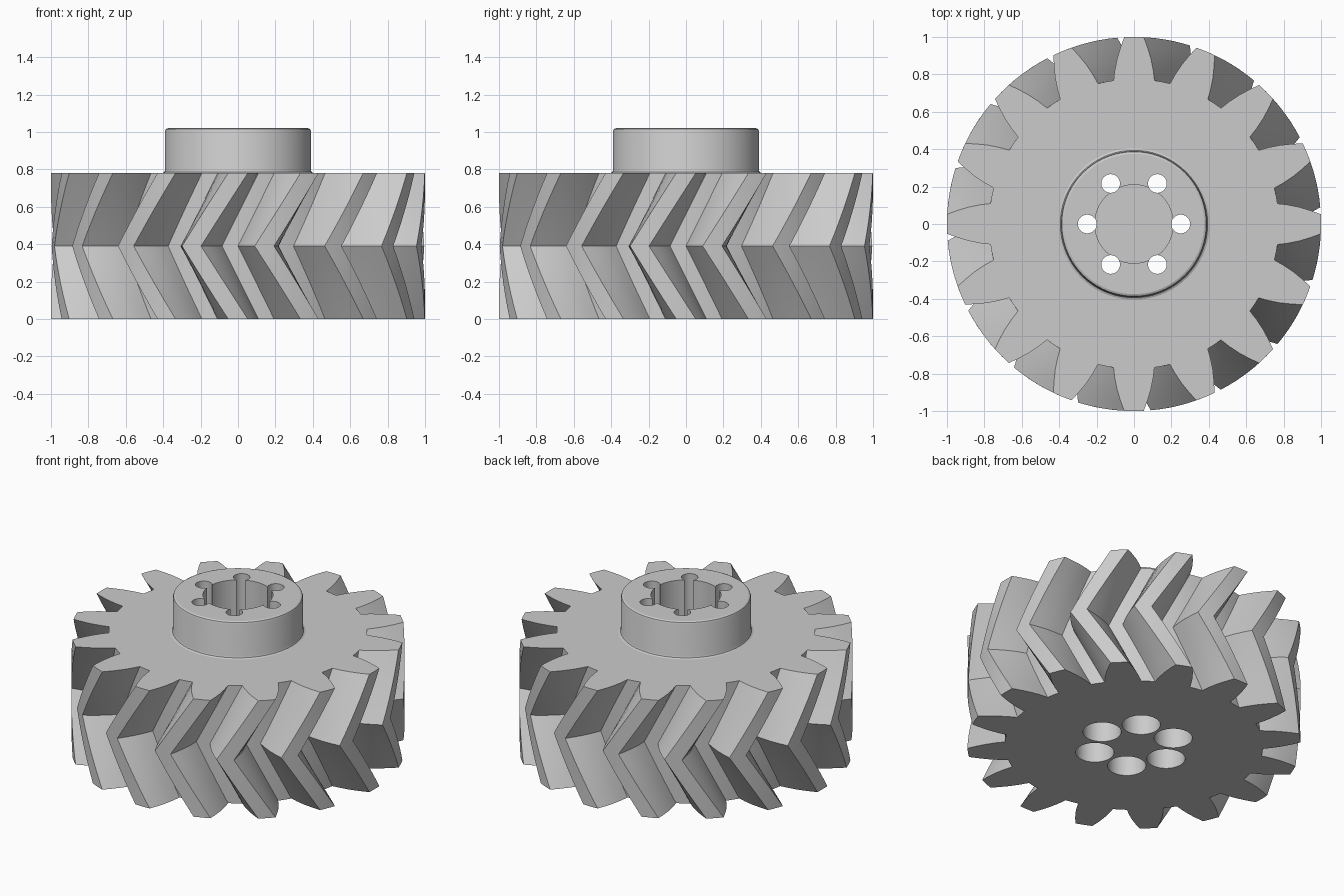
import bpy
import bmesh
from math import cos, sin, pi, radians
from mathutils import Matrix, Vector

TEETH = 16
HEIGHT = 0.78
TWIST = radians(14.4)
SLICES = 6          # per half of the herringbone
ROOT = 0.775
BORE_FLOOR = 0.55
BOLT_RING = 0.25

cube = bpy.data.objects.get("Cube")
if cube:
    bpy.data.objects.remove(cube, do_unlink=True)

grey = bpy.data.materials.new("plain_grey")
grey.use_nodes = True
colour = (0.6, 0.6, 0.6, 1)
grey.diffuse_color = colour
grey.node_tree.nodes["Principled BSDF"].inputs["Base Color"].default_value = colour


def make_object(name, bm):
    bmesh.ops.recalc_face_normals(bm, faces=bm.faces)
    mesh = bpy.data.meshes.new(name)
    bm.to_mesh(mesh)
    bm.free()
    mesh.materials.append(grey)
    obj = bpy.data.objects.new(name, mesh)
    bpy.context.collection.objects.link(obj)
    return obj


def bridge(bm, low, high):
    for i in range(len(low)):
        j = (i + 1) % len(low)
        bm.faces.new((low[i], low[j], high[j], high[i]))


# Flat gear outline: flank as (radius, half angle in degrees)
flank = [(ROOT, 8.1), (0.83, 7.1), (0.89, 5.8), (0.95, 4.3), (1.0, 3.0)]
tooth = [(r, -a) for r, a in flank] + [(1.0, 0)] + [(r, a) for r, a in reversed(flank)]
tooth.append((ROOT, 180 / TEETH))
outline = [(r, radians(a) + k * 2 * pi / TEETH) for k in range(TEETH) for r, a in tooth]

# Herringbone body: outline twisted one way to mid height, then back
bm = bmesh.new()
rings = []
for s in range(2 * SLICES + 1):
    turn = -TWIST * (1 - abs(s - SLICES) / SLICES)
    z = HEIGHT * s / (2 * SLICES)
    rings.append([bm.verts.new((r * cos(a + turn), r * sin(a + turn), z)) for r, a in outline])
for low, high in zip(rings, rings[1:]):
    bridge(bm, low, high)
bm.faces.new(rings[0])
bm.faces.new(rings[-1])
gear = make_object("herringbone_gear", bm)

# Raised hub with a rounded rim and a small fillet at its foot
profile = [(0.405, 0.70), (0.405, HEIGHT), (0.394, 0.785), (0.39, 0.796),
           (0.39, 1.004), (0.386, 1.015), (0.375, 1.02)]
bm = bmesh.new()
SIDES = 72
rings = [[bm.verts.new((r * cos(2 * pi * i / SIDES), r * sin(2 * pi * i / SIDES), z))
          for i in range(SIDES)] for r, z in profile]
for low, high in zip(rings, rings[1:]):
    bridge(bm, low, high)
bm.faces.new(rings[0])
bm.faces.new(rings[-1])
hub = make_object("hub", bm)


def drill(name, radius, bottom, top, centres, sides):
    bm = bmesh.new()
    for x, y in centres:
        bmesh.ops.create_cone(bm, cap_ends=True, segments=sides, radius1=radius, radius2=radius,
                              depth=top - bottom,
                              matrix=Matrix.Translation(Vector((x, y, (top + bottom) / 2))))
    return make_object(name, bm)


# Blind centre bore, six bolt holes and their counterbores underneath
ring = [(BOLT_RING * cos(k * pi / 3), BOLT_RING * sin(k * pi / 3)) for k in range(6)]
tools = [
    (hub, 'UNION'),
    (drill("bore_cutter", 0.21, BORE_FLOOR, 1.2, [(0, 0)], 64), 'DIFFERENCE'),
    (drill("bolt_hole_cutter", 0.05, -0.2, 1.3, ring, 32), 'DIFFERENCE'),
    (drill("counterbore_cutter", 0.115, -0.1, 0.39, ring, 40), 'DIFFERENCE'),
]

bpy.ops.object.select_all(action='DESELECT')
gear.select_set(True)
bpy.context.view_layer.objects.active = gear
for tool, operation in tools:
    mod = gear.modifiers.new(tool.name, 'BOOLEAN')
    mod.object = tool
    mod.operation = operation
    mod.solver = 'EXACT'
    bpy.ops.object.modifier_apply(modifier=mod.name)
for tool, operation in tools:
    bpy.data.objects.remove(tool, do_unlink=True)

bpy.ops.object.shade_smooth_by_angle(angle=radians(20))
